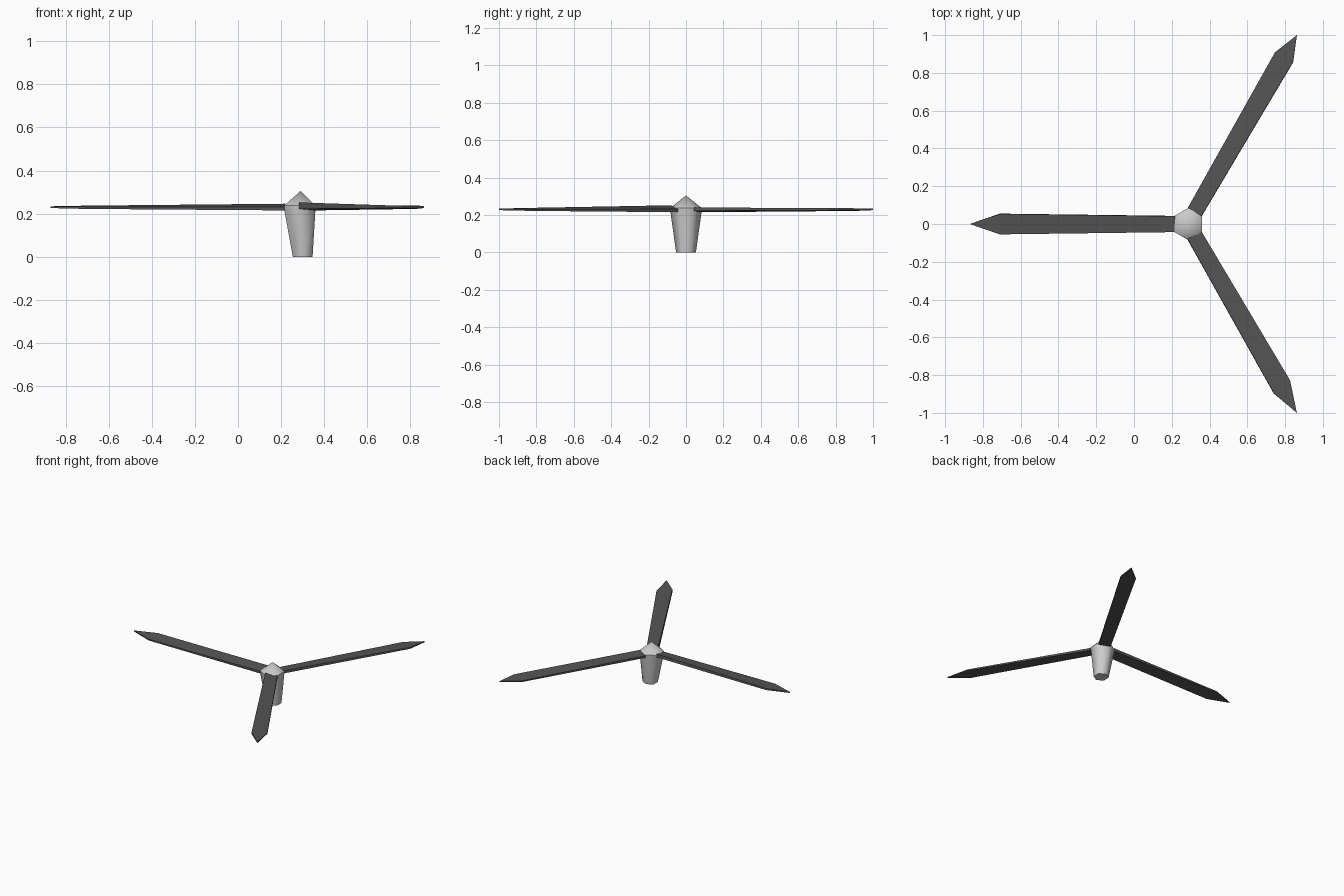
import bpy, bmesh, math
from mathutils import Vector

if "Cube" in bpy.data.objects:
    bpy.data.objects.remove(bpy.data.objects["Cube"])

HUB_X = 0.287


def material(name, v):
    m = bpy.data.materials.new(name)
    m.diffuse_color = (v, v, v, 1)
    m.use_nodes = True
    m.node_tree.nodes["Principled BSDF"].inputs["Base Color"].default_value = m.diffuse_color
    return m


def finish(name, bm, mat):
    bmesh.ops.recalc_face_normals(bm, faces=bm.faces)
    me = bpy.data.meshes.new(name)
    bm.to_mesh(me)
    bm.free()
    me.materials.append(mat)
    ob = bpy.data.objects.new(name, me)
    bpy.context.collection.objects.link(ob)
    return ob


hub_mat = material("light grey hub", 0.6)
blade_mat = material("dark grey blade", 0.09)

# Hub: six-sided tapered shaft with a pointed cap
bm = bmesh.new()
rings = []
for cx, r, z in [(0.30, 0.053, 0.0), (HUB_X, 0.083, 0.215), (HUB_X, 0.085, 0.237)]:
    rings.append([bm.verts.new((cx + r * math.cos(math.radians(30 + 60 * i)),
                                r * math.sin(math.radians(30 + 60 * i)), z))
                  for i in range(6)])
apex = bm.verts.new((0.29, 0, 0.305))
bm.faces.new(rings[0])
for i in range(6):
    j = (i + 1) % 6
    for a, b in zip(rings, rings[1:]):
        bm.faces.new((a[i], a[j], b[j], b[i]))
    bm.faces.new((rings[2][i], rings[2][j], apex))
for f in bm.faces:
    f.smooth = True
# keep the bottom rim and the cap rim crisp
for ring in (rings[0], rings[2]):
    for i in range(6):
        bm.edges.get((ring[i], ring[(i + 1) % 6])).smooth = False
finish("hub", bm, hub_mat)


# Blade: flat tapered plank, slightly pitched, ending in a point
def blade(name, angle, root_top, ccw_end, cw_end):
    a = math.radians(angle)
    along = Vector((math.cos(a), math.sin(a), 0))
    side = Vector((-math.sin(a), math.cos(a), 0))
    origin = Vector((HUB_X - 0.002, 0, 0))
    bm = bmesh.new()

    def section(pts):
        return [bm.verts.new(origin + along * r + side * s + Vector((0, 0, z)))
                for r, s, z in pts]

    root = section([(0.068, 0.043, 0.215), (0.068, 0.043, 0.232),
                    (0.068, -0.041, root_top), (0.068, -0.043, 0.222)])
    end = section([(ccw_end, 0.055, 0.222), (ccw_end, 0.055, 0.232),
                   (cw_end, -0.053, 0.237), (cw_end, -0.055, 0.226)])
    tip = section([(1.155, 0, 0.226), (1.155, 0, 0.234)])
    bm.faces.new(root)
    for i in range(4):
        j = (i + 1) % 4
        bm.faces.new((root[i], root[j], end[j], end[i]))
    bm.faces.new((end[0], end[1], tip[1], tip[0]))
    bm.faces.new((end[1], end[2], tip[1]))
    bm.faces.new((end[2], end[3], tip[0], tip[1]))
    bm.faces.new((end[3], end[0], tip[0]))
    finish(name, bm, blade_mat)


blade("blade_left", 180, 0.246, 0.995, 0.995)
blade("blade_back", 60, 0.240, 1.018, 1.020)
blade("blade_front", -60, 0.252, 0.987, 1.003)
